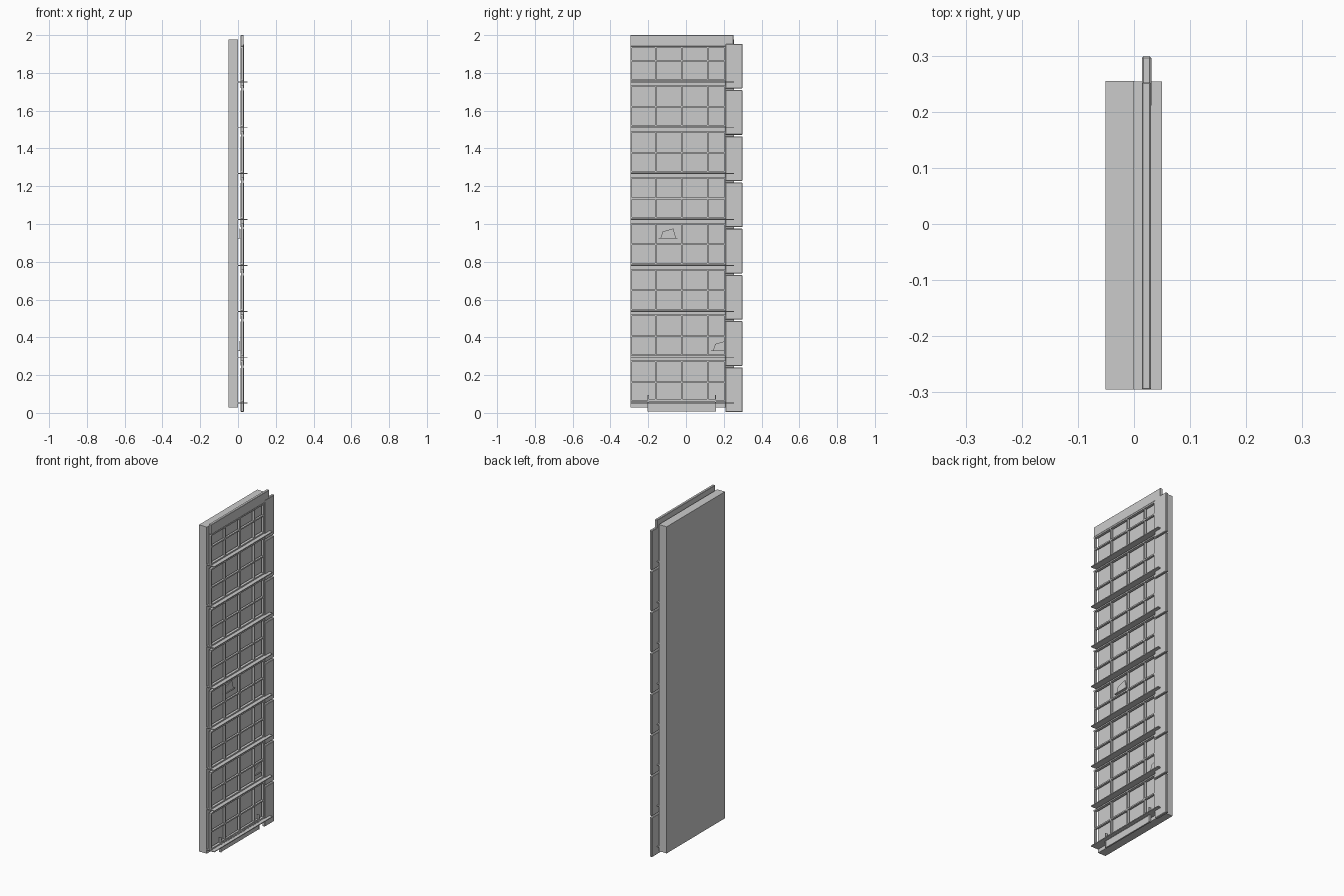
import bpy, bmesh

if "Cube" in bpy.data.objects:
    bpy.data.objects.remove(bpy.data.objects["Cube"])


def finish(name, bm):
    mesh = bpy.data.meshes.new(name)
    bmesh.ops.recalc_face_normals(bm, faces=bm.faces)
    bm.to_mesh(mesh)
    bm.free()
    ob = bpy.data.objects.new(name, mesh)
    bpy.context.collection.objects.link(ob)
    return ob


def add_box(bm, x0, x1, y0, y1, z0, z1):
    vs = bmesh.ops.create_cube(bm, size=1)["verts"]
    for v in vs:
        v.co.x = x1 if v.co.x > 0 else x0
        v.co.y = y1 if v.co.y > 0 else y0
        v.co.z = z1 if v.co.z > 0 else z0


def boxes(name, items, bevel=0):
    bm = bmesh.new()
    for b in items:
        add_box(bm, *b)
    ob = finish(name, bm)
    if bevel:
        mod = ob.modifiers.new("bevel", "BEVEL")
        mod.width = bevel
        mod.segments = 1
    return ob


FLOORS = 8
STEP = 0.243
Y0, Y1 = -0.295, 0.208      # glazing limits
XB, XF = 0.014, 0.030       # frame depth
T = 0.008                   # bar thickness

# Solid core behind the facade
boxes("back_block", [(-0.051, 0.0, Y0, 0.255, 0.028, 1.978)])

# Header strip along the top
boxes("top_fascia", [(XB, XF, Y0, 0.252, 1.94, 2.0)], 0.002)

# Stacked cladding panels on one edge
boxes("side_panels", [(XB, XF + 0.001, 0.208, 0.299, 0.004 + 0.2447 * i, 0.241 + 0.2447 * i)
                      for i in range(FLOORS)], 0.003)

for i in range(FLOORS):
    zf = 0.05 + STEP * i
    # Projecting floor ledge
    boxes(f"floor_ledge_{i + 1}", [(0.0, 0.05, Y0, 0.254, zf - 0.001, zf + 0.004)])
    # Open window grid
    zb = zf + 0.007
    zt = 1.94 if i == FLOORS - 1 else zf + 0.227
    zm = zf + 0.113
    bars = [(XB, XF, Y0, Y1, zb, zb + T),
            (XB, XF, Y0, Y1, zt - T, zt),
            (XB + 0.002, XF - 0.002, Y0, Y1, zm - T / 2, zm + T / 2)]
    for y in (Y0 + T / 2, -0.16, -0.022, 0.116, Y1 - T / 2):
        bars.append((XB + 0.001, XF - 0.001, y - T / 2, y + T / 2, zb, zt))
    boxes(f"window_grid_{i + 1}", bars)

# Entrance barrier at the base: panel, rails and end posts
boxes("base_panel", [(0.018, 0.027, -0.2, 0.157, 0.008, 0.052),
                     (0.017, 0.030, -0.2, 0.157, 0.048, 0.055),
                     (0.017, 0.030, -0.2, 0.157, 0.066, 0.073),
                     (0.017, 0.030, -0.203, -0.197, 0.008, 0.096),
                     (0.017, 0.030, 0.154, 0.160, 0.008, 0.096)])


# Small slanted boards standing on sills behind the grid
def board(name, y, z):
    bm = bmesh.new()
    prof = [(0.0, 0.0), (0.082, 0.0), (0.068, 0.050), (0.012, 0.034)]
    f = bm.faces.new([bm.verts.new((0.004, y + a, z + b)) for a, b in prof])
    ext = bmesh.ops.extrude_face_region(bm, geom=[f])
    for v in ext["geom"]:
        if isinstance(v, bmesh.types.BMVert):
            v.co.x += 0.004
    add_box(bm, 0.0, 0.013, y - 0.010, y + 0.090, z - 0.004, z)
    finish(name, bm)


board("interior_board_upper", -0.135, 0.926)
board("interior_board_lower", 0.143, 0.331)
